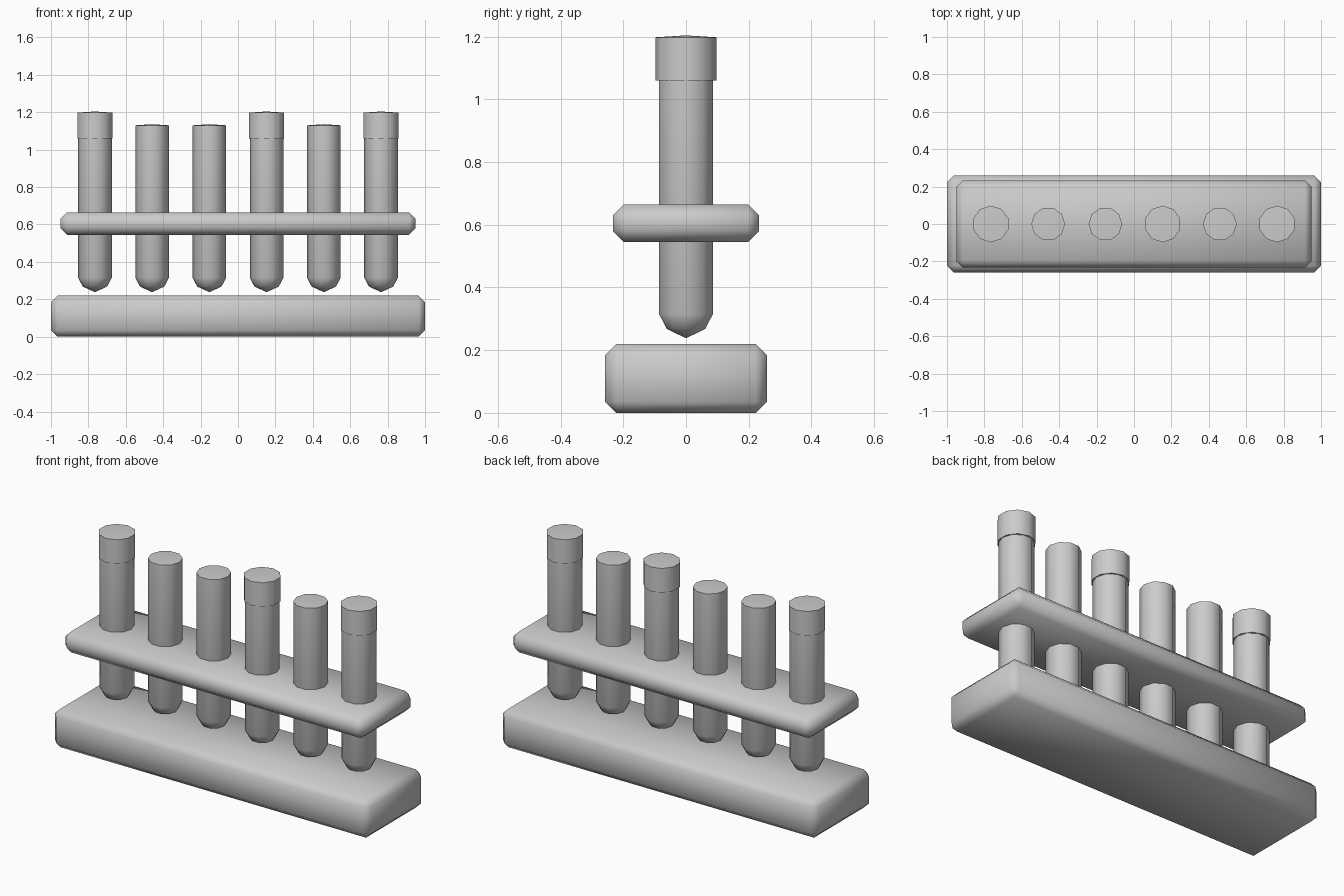
import bpy, bmesh, math

if "Cube" in bpy.data.objects:
    bpy.data.objects.remove(bpy.data.objects["Cube"])

grey = bpy.data.materials.new("light grey")
grey.diffuse_color = (0.6, 0.6, 0.6, 1)
grey.use_nodes = True
grey.node_tree.nodes["Principled BSDF"].inputs["Base Color"].default_value = grey.diffuse_color


def finish(name, bm, sharp_deg=50):
    """Turn a bmesh into a smooth object with edges above the angle kept sharp."""
    bmesh.ops.recalc_face_normals(bm, faces=bm.faces)
    for f in bm.faces:
        f.smooth = True
    for e in bm.edges:
        e.smooth = e.calc_face_angle(0) < math.radians(sharp_deg)
    mesh = bpy.data.meshes.new(name)
    bm.to_mesh(mesh)
    bm.free()
    mesh.materials.append(grey)
    obj = bpy.data.objects.new(name, mesh)
    bpy.context.collection.objects.link(obj)
    return obj


def slab(name, sx, sy, z0, z1, bevel):
    """Chamfered box centred on x and y."""
    bm = bmesh.new()
    bmesh.ops.create_cube(bm, size=1)
    for v in bm.verts:
        v.co = (v.co.x * sx, v.co.y * sy, z0 + (v.co.z + 0.5) * (z1 - z0))
    bmesh.ops.bevel(bm, geom=bm.edges[:], offset=bevel, segments=1,
                    affect='EDGES', profile=0.5)
    return finish(name, bm)


def lathe(name, profile, x, sides=10, start=0.0):
    """Revolve (radius, z) points, first and last lying on the axis."""
    bm = bmesh.new()
    rings = []
    for r, z in profile:
        if r == 0:
            rings.append([bm.verts.new((x, 0, z))] * sides)
        else:
            rings.append([bm.verts.new((
                x + r * math.cos(start + math.tau * i / sides),
                r * math.sin(start + math.tau * i / sides), z))
                for i in range(sides)])
    for a, b in zip(rings, rings[1:]):
        for i in range(sides):
            j = (i + 1) % sides
            corners = dict.fromkeys((a[i], a[j], b[j], b[i]))
            bm.faces.new(list(corners))
    return finish(name, bm)


# Rack
slab("base", 2.0, 0.516, 0.0, 0.22, 0.035)
slab("shelf", 1.9, 0.466, 0.545, 0.665, 0.035)

# Round-bottomed tubes, three of them with stoppers
tube = [(0, 0.238), (0.065, 0.268), (0.09, 0.315), (0.09, 1.13), (0, 1.136)]
stopper = [(0, 1.06), (0.098, 1.06), (0.098, 1.198), (0, 1.204)]
for n in range(6):
    x = (n - 2.5) * 0.306
    lathe(f"tube_{n + 1}", tube, x)
    if n in (0, 3, 5):
        lathe(f"stopper_{n + 1}", stopper, x, start=math.pi / 2)
